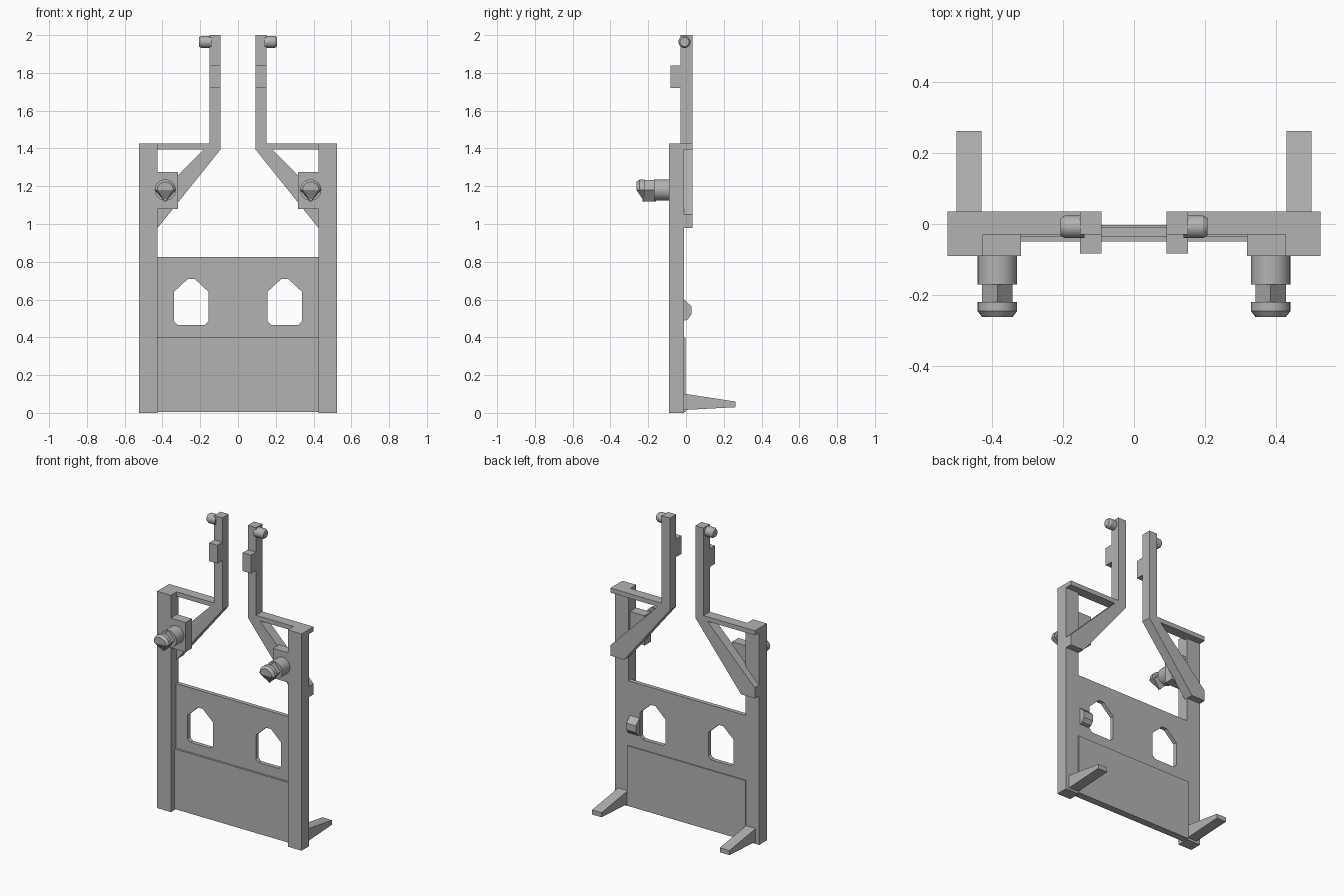
import bpy, bmesh, math
from mathutils import Vector

cube = bpy.data.objects.get("Cube")
if cube:
    bpy.data.objects.remove(cube, do_unlink=True)

gray = bpy.data.materials.new("plain gray")
gray.use_nodes = True
gray.diffuse_color = (0.45, 0.45, 0.45, 1)
gray.node_tree.nodes["Principled BSDF"].inputs["Base Color"].default_value = (0.45, 0.45, 0.45, 1)


def finish(name, bm, smooth=False):
    bmesh.ops.recalc_face_normals(bm, faces=bm.faces)
    mesh = bpy.data.meshes.new(name)
    bm.to_mesh(mesh)
    bm.free()
    mesh.materials.append(gray)
    obj = bpy.data.objects.new(name, mesh)
    bpy.context.collection.objects.link(obj)
    if smooth:
        bpy.ops.object.select_all(action="DESELECT")
        obj.select_set(True)
        bpy.context.view_layer.objects.active = obj
        bpy.ops.object.shade_smooth_by_angle(angle=math.radians(30))
    return obj


def prism(name, outline, lo, hi, axis="y", side=1):
    """Extrude an outline of (x, z) along y, or of (y, z) along x."""
    bm = bmesh.new()

    def place(p, d):
        x, y = (p[0], d) if axis == "y" else (d, p[0])
        return bm.verts.new((side * x, y, p[1]))
    a = [place(p, lo) for p in outline]
    b = [place(p, hi) for p in outline]
    bm.faces.new(a)
    bm.faces.new(b[::-1])
    for i in range(len(a)):
        j = (i + 1) % len(a)
        bm.faces.new((a[i], b[i], b[j], a[j]))
    return finish(name, bm)


def box(name, x, y, z, side=1):
    return prism(name, [(x[0], z[0]), (x[1], z[0]), (x[1], z[1]), (x[0], z[1])],
                 y[0], y[1], side=side)


def hull(name, points, smooth=True):
    bm = bmesh.new()
    for p in points:
        bm.verts.new(p)
    bmesh.ops.convex_hull(bm, input=bm.verts)
    bmesh.ops.dissolve_limit(bm, angle_limit=0.01, verts=bm.verts, edges=bm.edges)
    return finish(name, bm, smooth)


def ring(center, axis, radius, start=0, sweep=360, count=24):
    """Points on a circle or arc facing along x or y."""
    pts = []
    for i in range(count):
        t = math.radians(start + sweep * i / (count if sweep == 360 else count - 1))
        u, v = radius * math.cos(t), radius * math.sin(t)
        pts.append(Vector(center) + Vector((u, 0, v) if axis == "y" else (0, u, v)))
    return pts


# Panels between the posts
upper_panel = box("upper_panel", (-0.43, 0.43), (-0.037, -0.01), (0.39, 0.825))
box("lower_panel", (-0.43, 0.43), (-0.05, -0.003), (0.005, 0.40))

# Pointed windows cut through the upper panel
for label, s in (("left", 1), ("right", -1)):
    window = [(0.175, 0.466), (0.32, 0.466), (0.34, 0.485), (0.34, 0.64),
              (0.265, 0.71), (0.23, 0.71), (0.155, 0.64), (0.155, 0.485)]
    cutter = prism(label + "_window_cutter", window, -0.1, 0.1, side=s)
    cutter.hide_render = True
    mod = upper_panel.modifiers.new("window", "BOOLEAN")
    mod.operation = "DIFFERENCE"
    mod.solver = "EXACT"
    mod.object = cutter
    bpy.context.view_layer.objects.active = upper_panel
    bpy.ops.object.modifier_apply(modifier=mod.name)
    bpy.data.objects.remove(cutter, do_unlink=True)

for label, s in (("left", 1), ("right", -1)):
    # Post, top bar and foot
    box(label + "_post", (0.425, 0.525), (-0.09, -0.01), (0, 1.425), s)
    box(label + "_top_bar", (0.14, 0.525), (-0.03, 0.035), (1.395, 1.425), s)
    prism(label + "_foot", [(-0.02, 0.015), (0.262, 0.03), (0.262, 0.06), (-0.02, 0.103)],
          0.43, 0.50, "x", s)

    # Bent arm with its raised pad and end pin
    prism(label + "_arm", [(0.092, 2), (0.152, 2), (0.152, 1.423), (0.525, 1.05),
                           (0.525, 0.98), (0.425, 0.98), (0.092, 1.395)],
          -0.03, 0.035, side=s)
    box(label + "_arm_pad", (0.092, 0.152), (-0.083, -0.02), (1.72, 1.84), s)
    pin = []
    for x, r in ((0.14, 0.032), (0.195, 0.032), (0.207, 0.024)):
        pin += ring((s * x, -0.008, 1.964), "x", r)
    hull(label + "_arm_pin", pin)

    # Front peg: block, collar, diamond neck and wedge-bottomed head
    cx, cz = s * 0.385, 1.18
    box(label + "_peg_block", (0.318, 0.43), (-0.09, -0.025), (1.08, 1.275), s)
    hull(label + "_peg_collar", ring((cx, -0.08, cz), "y", 0.056)
         + ring((cx, -0.17, cz), "y", 0.056))
    prism(label + "_peg_neck", [(abs(cx) + 0.043, cz), (abs(cx), cz + 0.054),
                                (abs(cx) - 0.043, cz), (abs(cx), cz - 0.06)],
          -0.23, -0.16, side=s)
    head = [Vector((cx, -0.22, cz - 0.064))]
    for y, r in ((-0.22, 0.056), (-0.245, 0.056), (-0.262, 0.043)):
        head += ring((cx, y, cz), "y", r, 0, 180, 13)
    hull(label + "_peg_head", head)

# Small tapered catch behind the left window
prism("back_catch", [(-0.02, 0.485), (0.01, 0.495), (0.028, 0.52), (0.028, 0.565), (-0.02, 0.61)],
      0.345, 0.415, "x")
